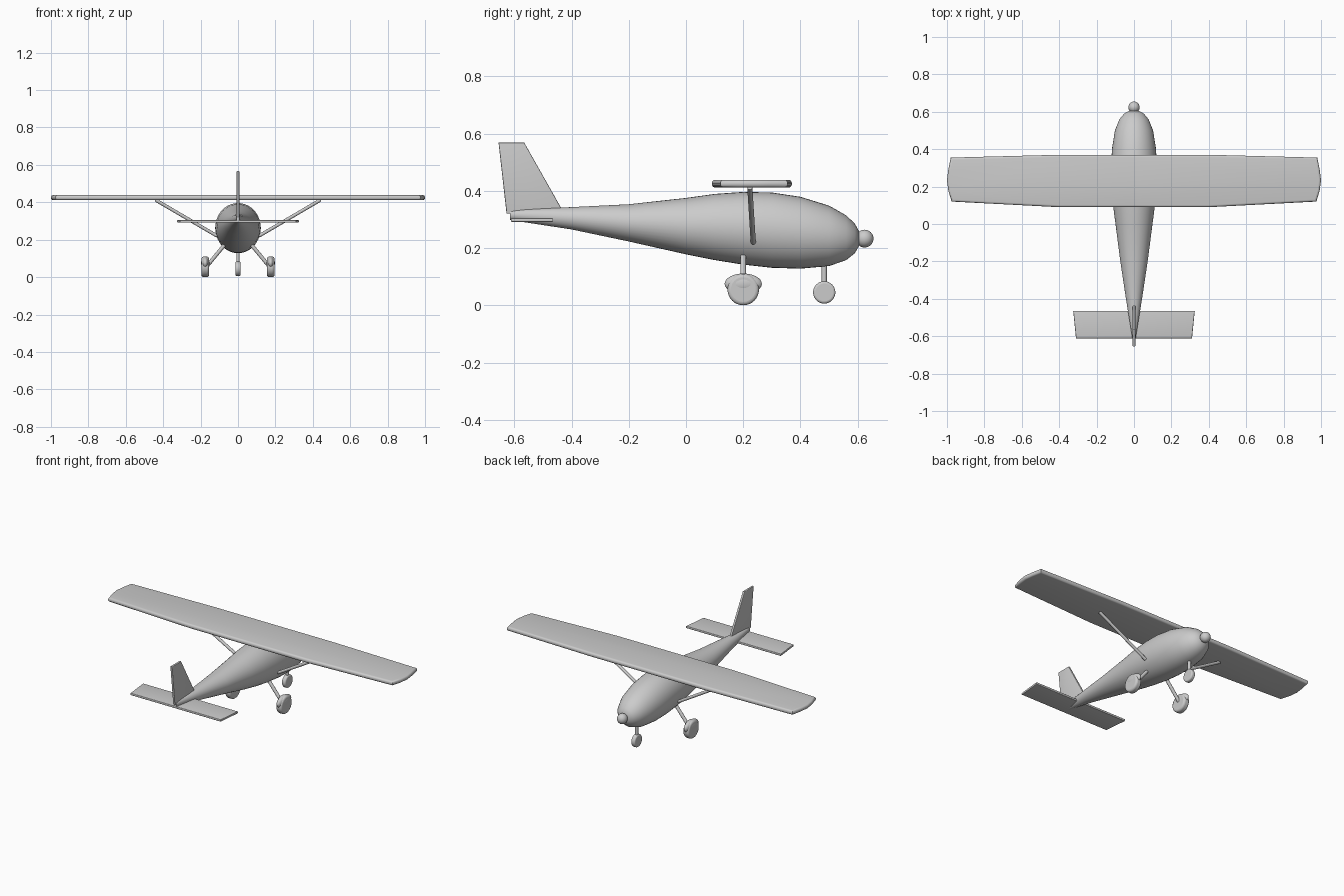
import bpy, bmesh, math
from mathutils import Vector

if "Cube" in bpy.data.objects:
    bpy.data.objects.remove(bpy.data.objects["Cube"])

grey = bpy.data.materials.new("light_grey")
grey.diffuse_color = (0.6, 0.6, 0.6, 1)
grey.use_nodes = True
grey.node_tree.nodes["Principled BSDF"].inputs["Base Color"].default_value = grey.diffuse_color


def finish(ob, name, smooth=True, angle=40):
    ob.name = name
    ob.data.materials.clear()
    ob.data.materials.append(grey)
    bpy.ops.object.select_all(action='DESELECT')
    ob.select_set(True)
    bpy.context.view_layer.objects.active = ob
    if smooth:
        bpy.ops.object.shade_smooth_by_angle(angle=math.radians(angle))
    return ob


def from_bmesh(bm, name, **kw):
    bmesh.ops.recalc_face_normals(bm, faces=bm.faces[:])
    me = bpy.data.meshes.new(name)
    bm.to_mesh(me)
    bm.free()
    ob = bpy.data.objects.new(name, me)
    bpy.context.collection.objects.link(ob)
    return finish(ob, name, **kw)


def plate(name, outline, offset, thickness, bevel, segments=3):
    """Extrude a closed outline along offset direction, centred, with rounded rims."""
    bm = bmesh.new()
    d = Vector(offset)
    face = bm.faces.new([bm.verts.new(Vector(p) - d * thickness / 2) for p in outline])
    ext = bmesh.ops.extrude_face_region(bm, geom=[face])
    bmesh.ops.translate(bm, vec=d * thickness,
                        verts=[v for v in ext['geom'] if isinstance(v, bmesh.types.BMVert)])
    rims = [e for e in bm.edges if abs((e.verts[0].co - e.verts[1].co).dot(d)) < 1e-5]
    bmesh.ops.bevel(bm, geom=rims, offset=bevel, segments=segments, profile=0.5, affect='EDGES')
    return from_bmesh(bm, name)


def rod(name, a, b, r):
    a, b = Vector(a), Vector(b)
    bpy.ops.mesh.primitive_cylinder_add(vertices=16, radius=r, depth=(b - a).length,
                                        location=(a + b) / 2)
    ob = bpy.context.object
    ob.rotation_euler = (b - a).to_track_quat('Z', 'Y').to_euler()
    return finish(ob, name)


def ball(name, loc, size):
    bpy.ops.mesh.primitive_uv_sphere_add(segments=32, ring_count=16, radius=1, location=loc)
    bpy.context.object.scale = size
    return finish(bpy.context.object, name)


def wheel(name, loc, r, width):
    bpy.ops.mesh.primitive_cylinder_add(vertices=32, radius=r, depth=width, location=loc,
                                        rotation=(0, math.pi / 2, 0))
    ob = bpy.context.object
    bev = ob.modifiers.new("round_tyre", 'BEVEL')
    bev.width, bev.segments, bev.limit_method = width * 0.3, 4, 'ANGLE'
    return finish(ob, name)


# Fuselage: elliptical sections (y, bottom, top, half width), smoothly interpolated
sections = [(-0.615, 0.298, 0.334, 0.008), (-0.4, 0.265, 0.343, 0.043),
            (-0.2, 0.223, 0.353, 0.073), (0.0, 0.178, 0.375, 0.099),
            (0.1, 0.158, 0.389, 0.112), (0.2, 0.142, 0.396, 0.12),
            (0.3, 0.131, 0.394, 0.122), (0.4, 0.128, 0.379, 0.118),
            (0.5, 0.137, 0.348, 0.102), (0.56, 0.158, 0.314, 0.078),
            (0.59, 0.182, 0.285, 0.053), (0.605, 0.208, 0.258, 0.026)]
bm = bmesh.new()
SIDES = 40
rings = []
for y, lo, hi, w in sections:
    rings.append([bm.verts.new((w * math.cos(2 * math.pi * i / SIDES), y,
                                (lo + hi) / 2 + (hi - lo) / 2 * math.sin(2 * math.pi * i / SIDES)))
                  for i in range(SIDES)])
for a, b in zip(rings, rings[1:]):
    for i in range(SIDES):
        j = (i + 1) % SIDES
        bm.faces.new((a[i], a[j], b[j], b[i]))
bm.faces.new(rings[0])
bm.faces.new(rings[-1])
from_bmesh(bm, "fuselage", angle=50)
ball("spinner", (0, 0.624, 0.233), (0.03, 0.031, 0.031))

# High wing with a straight centre, tapered outer panels and slightly bowed tips
half = [(0.4, 0.09), (0.975, 0.12), (0.993, 0.18), (1.0, 0.235), (0.993, 0.29),
        (0.98, 0.355), (0.4, 0.37)]
outline = [(x, y, 0.425) for x, y in half] + [(-x, y, 0.425) for x, y in reversed(half)]
plate("wing", outline, (0, 0, 1), 0.027, 0.012, 4)

# Tail surfaces
plate("tailplane", [(-0.31, -0.612, 0.298), (0.31, -0.612, 0.298),
                    (0.325, -0.465, 0.298), (-0.325, -0.465, 0.298)], (0, 0, 1), 0.014, 0.004)
plate("fin", [(0, -0.655, 0.568), (0, -0.565, 0.568), (0, -0.435, 0.338),
              (0, -0.45, 0.32), (0, -0.627, 0.32)], (1, 0, 0), 0.014, 0.004)

# Wing struts and main gear on both sides
for s, side in ((1, "right"), (-1, "left")):
    rod(side + "_wing_strut", (s * 0.112, 0.235, 0.22), (s * 0.44, 0.223, 0.412), 0.009)
    rod(side + "_gear_leg", (s * 0.07, 0.2, 0.175), (s * 0.165, 0.2, 0.06), 0.01)
    wheel(side + "_wheel", (s * 0.175, 0.2, 0.055), 0.055, 0.04)
    ball(side + "_wheel_fairing", (s * 0.175, 0.2, 0.075), (0.022, 0.065, 0.036))

# Nose gear
rod("nose_gear_leg", (0, 0.483, 0.05), (0, 0.483, 0.16), 0.009)
wheel("nose_wheel", (0, 0.483, 0.045), 0.039, 0.027)
